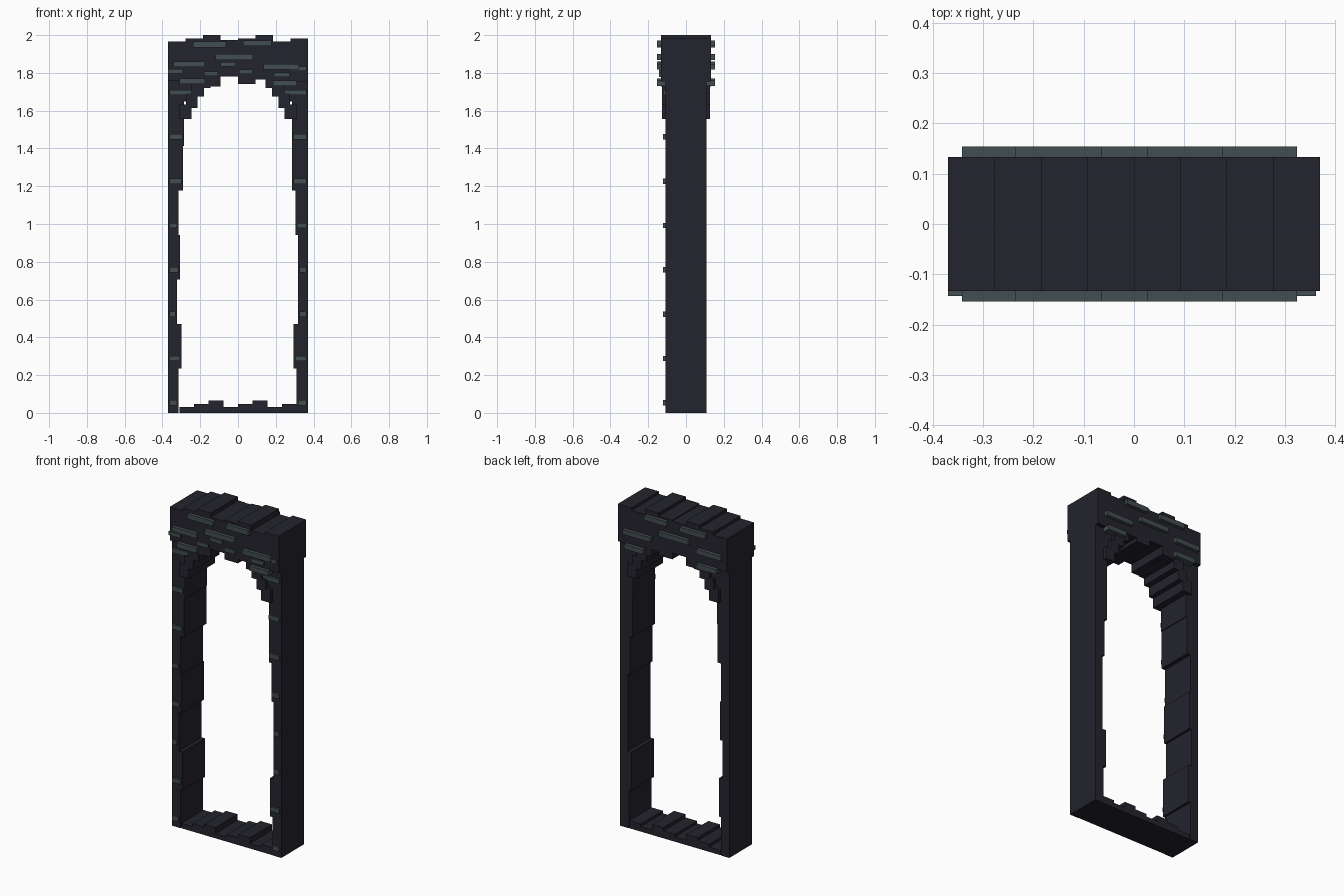
import bpy

cube = bpy.data.objects.get("Cube")
if cube:
    bpy.data.objects.remove(cube, do_unlink=True)


def material(name, rgb):
    m = bpy.data.materials.new(name)
    m.use_nodes = True
    m.diffuse_color = (*rgb, 1)
    bsdf = m.node_tree.nodes["Principled BSDF"]
    bsdf.inputs["Base Color"].default_value = (*rgb, 1)
    bsdf.inputs["Roughness"].default_value = 0.9
    return m


DARK = material("dark_stone", (0.017, 0.017, 0.026))
GREY = material("grey_slate", (0.055, 0.074, 0.079))


def box(name, mat, x0, x1, y0, y1, z0, z1):
    """Axis-aligned block given by its limits."""
    bpy.ops.mesh.primitive_cube_add(
        size=1, location=((x0 + x1) / 2, (y0 + y1) / 2, (z0 + z1) / 2))
    ob = bpy.context.object
    ob.name = name
    ob.scale = (abs(x1 - x0), y1 - y0, z1 - z0)
    bpy.ops.object.transform_apply(location=False, rotation=False, scale=True)
    ob.data.materials.append(mat)
    return ob


HALF = 0.37      # half width of the frame
JAMB = 0.109     # half depth of the jambs
LINTEL = 0.133   # half depth of the lintel
COURSE = 0.2355  # height of one jamb stone

# Jambs: stacked stones with uneven inner edges
inner = {
    "right": (-1, (.315, .30, .323, .308, .315, .29, .285, .23)),
    "left": (1, (.31, .295, .318, .318, .305, .287, .285, .23)),
}
for side, (s, edges) in inner.items():
    for i, edge in enumerate(edges):
        top = min((i + 1) * COURSE, 1.8)
        box(f"{side}_jamb_stone", DARK, s * edge, s * HALF, -JAMB, JAMB,
            i * COURSE, top)
        # Slate chip on the front of each stone
        z = 0.053 + i * 0.2347
        box(f"{side}_jamb_chip", GREY, s * (edge + 0.008), s * 0.362,
            -0.121, -JAMB + 0.01, z - 0.014, z + 0.014)

# Sill: row of low slabs between the jambs
slab = 0.0775
for i, h in enumerate((.03, .048, .066, .03, .046, .066, .03, .046)):
    x = -4 * slab + i * slab
    box("sill_slab", DARK, x, x + slab, -JAMB + 0.002, JAMB - 0.002, 0, h)

# Lintel: eight upright blocks with uneven tops and undersides
tops = (1.965, 1.982, 2.0, 1.975, 1.982, 2.0, 1.967, 1.983)
bottoms = (1.76, 1.745, 1.728, 1.78, 1.742, 1.765, 1.74, 1.755)
width = HALF / 4
for i, (t, b) in enumerate(zip(tops, bottoms)):
    x = -HALF + i * width
    box("lintel_block", DARK, x, x + width, -LINTEL, LINTEL, b, t)

# Arch: stepped corbel stones on both sides
steps = ((.245, .31, 1.555, 1.632), (.215, .275, 1.615, 1.69),
         (.18, .25, 1.675, 1.75), (.145, .22, 1.72, 1.79))
for side, s in (("right", -1), ("left", 1)):
    for x0, x1, z0, z1 in steps:
        box(f"{side}_arch_stone", DARK, s * x0, s * x1, -0.128, 0.128, z0, z1)

# Large slates standing out on the front and back of the lintel
large = ((-.237, -.064, 1.95), (.027, .177, 1.957), (-.12, .08, 1.884),
         (-.342, -.175, 1.845), (.135, .324, 1.832),
         (-.31, -.175, 1.755), (.185, .312, 1.745))
for x0, x1, z in large:
    for side, s in (("front", -1), ("back", 1)):
        y = sorted((s * 0.1, s * 0.154))
        box(f"{side}_large_slate", GREY, x0, x1, *y, z - 0.015, z + 0.015)

# Small slates on the front only
small = ((-.37, -.29, 1.808), (-.093, -.01, 1.845), (.005, .078, 1.807),
         (-.18, -.105, 1.796), (.19, .272, 1.79), (.27, .362, 1.823))
for x0, x1, z in small:
    box("front_small_slate", GREY, x0, x1, -0.143, -0.1, z - 0.012, z + 0.012)
